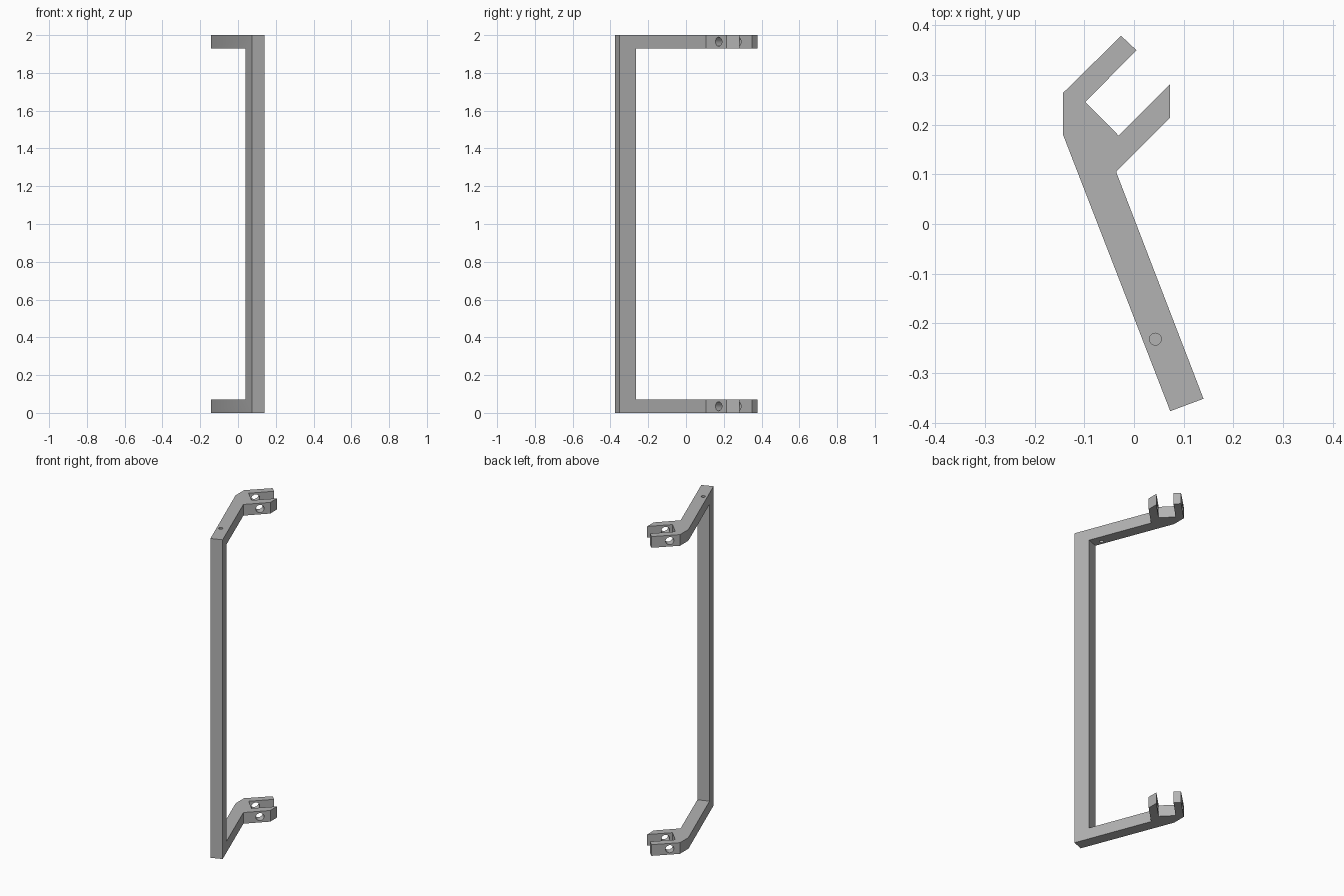
import bpy, bmesh, math
from mathutils import Vector, Matrix

cube = bpy.data.objects.get("Cube")
if cube:
    bpy.data.objects.remove(cube, do_unlink=True)

HEIGHT, ARM, DEPTH = 2.0, 0.07, 0.094

grey = bpy.data.materials.new("plain grey")
grey.use_nodes = True
grey.diffuse_color = (0.45, 0.45, 0.45, 1)
grey.node_tree.nodes["Principled BSDF"].inputs["Base Color"].default_value = grey.diffuse_color


def prism(name, outline, z0, z1):
    """Extrude a plan outline from z0 up to z1."""
    bm = bmesh.new()
    base = bm.faces.new([bm.verts.new((x, y, z0)) for x, y in outline])
    top = bmesh.ops.extrude_face_region(bm, geom=[base])["geom"]
    verts = [v for v in top if isinstance(v, bmesh.types.BMVert)]
    bmesh.ops.translate(bm, verts=verts, vec=(0, 0, z1 - z0))
    bmesh.ops.recalc_face_normals(bm, faces=bm.faces)
    return finish(name, bm)


def rod(name, centre, axis, radius, length):
    bm = bmesh.new()
    turn = Vector(axis).to_track_quat("Z", "Y").to_matrix().to_4x4()
    bmesh.ops.create_cone(bm, cap_ends=True, segments=32, radius1=radius, radius2=radius,
                          depth=length, matrix=Matrix.Translation(centre) @ turn)
    return finish(name, bm)


def finish(name, bm):
    mesh = bpy.data.meshes.new(name)
    bm.to_mesh(mesh)
    bm.free()
    mesh.materials.append(grey)
    obj = bpy.data.objects.new(name, mesh)
    bpy.context.collection.objects.link(obj)
    return obj


# Handle body: the plan outline with its forked end, at full height
end_left, end_right = Vector((0.073, -0.377)), Vector((0.14, -0.352))
outline = [end_left, end_right, (-0.036, 0.105), (0.073, 0.215), (0.073, 0.282),
           (-0.031, 0.178), (-0.098, 0.246), (0.005, 0.35), (-0.026, 0.379),
           (-0.143, 0.264), (-0.143, 0.18)]
handle = prism("pull_handle", outline, 0, HEIGHT)

# Opening between the two arms, behind the upright grip
across = (end_right - end_left).normalized()
along = Vector((-across.y, across.x))
start = end_left + along * DEPTH
opening = [start - across, start + across, start + across + along * 2, start - across + along * 2]
cutters = [prism("opening_cutter", opening, ARM, HEIGHT - ARM)]

# Pin holes through both fork prongs, and a small hole in the upper arm
for z in (ARM / 2, HEIGHT - ARM / 2):
    cutters.append(rod("pin_hole_cutter", (-0.035, 0.239, z), (1, -1, 0), 0.024, 0.4))
cutters.append(rod("screw_hole_cutter", (0.043, -0.232, HEIGHT - ARM / 2), (0, 0, 1), 0.012, 0.2))

for cutter in cutters:
    cutter.hide_render = True
    mod = handle.modifiers.new(cutter.name, "BOOLEAN")
    mod.operation, mod.solver, mod.object = "DIFFERENCE", "EXACT", cutter

# Bake the cuts and discard the helpers
bpy.context.view_layer.update()
graph = bpy.context.evaluated_depsgraph_get()
baked = bpy.data.meshes.new_from_object(handle.evaluated_get(graph))
handle.modifiers.clear()
handle.data = baked
for cutter in cutters:
    bpy.data.objects.remove(cutter, do_unlink=True)

bpy.ops.object.select_all(action="DESELECT")
handle.select_set(True)
bpy.context.view_layer.objects.active = handle
bpy.ops.object.shade_smooth_by_angle(angle=math.radians(30))
